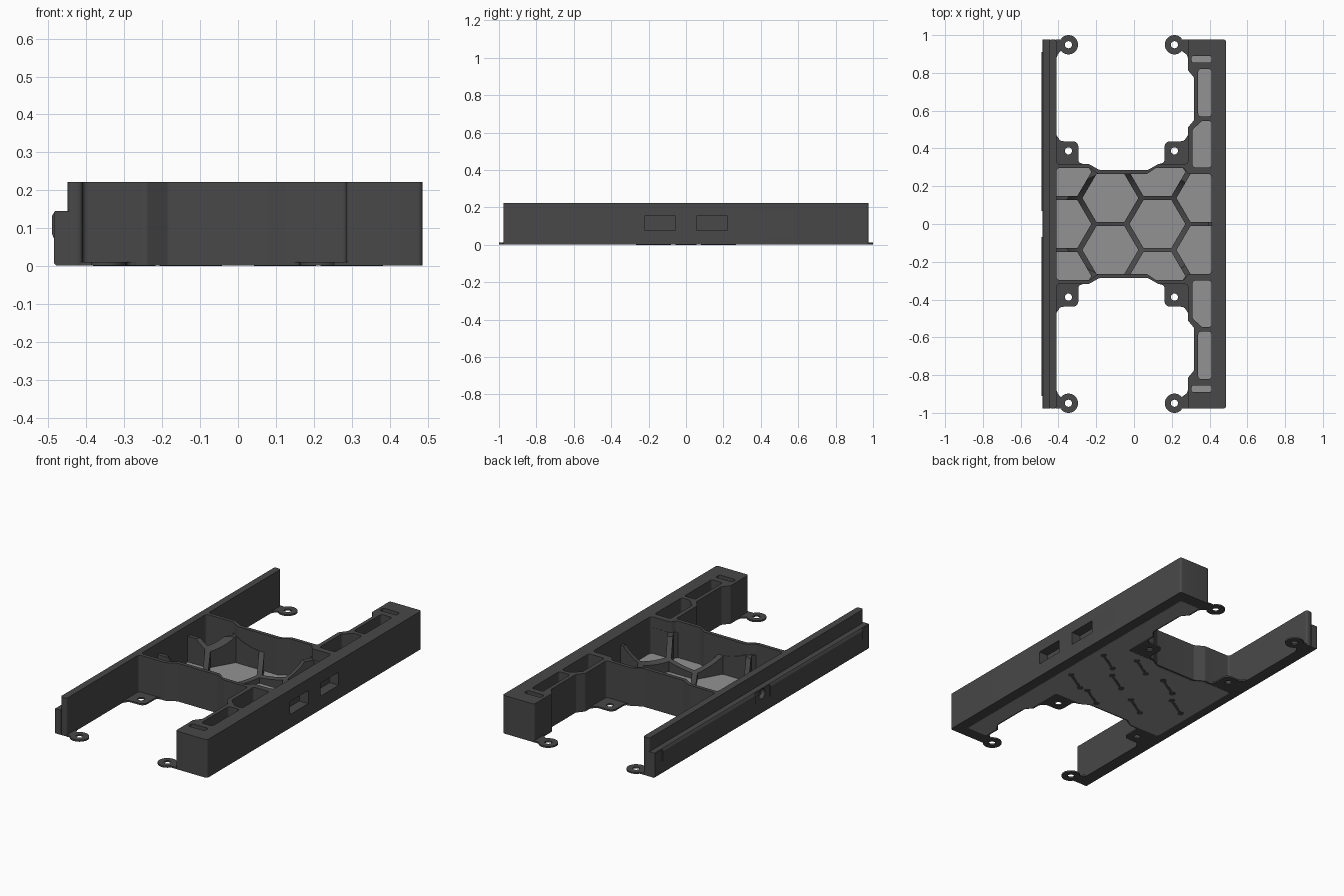
import bpy, bmesh, math
from mathutils import Vector

if "Cube" in bpy.data.objects:
    bpy.data.objects.remove(bpy.data.objects["Cube"])


def material(name, rgb):
    m = bpy.data.materials.new(name)
    m.diffuse_color = (*rgb, 1)
    m.use_nodes = True
    m.node_tree.nodes["Principled BSDF"].inputs["Base Color"].default_value = m.diffuse_color
    return m


DARK = material("dark grey plastic", (0.065, 0.065, 0.065))
LIGHT = material("light grey plate", (0.29, 0.29, 0.29))


def rounded(pts, r, n=5):
    """Round the corners of a closed polygon."""
    out = []
    for i, p in enumerate(pts):
        p, a, b = Vector(p), Vector(pts[i - 1]), Vector(pts[(i + 1) % len(pts)])
        u, v = a - p, b - p
        ang = u.angle(v)
        d = min(r / math.tan(ang / 2), u.length * 0.45, v.length * 0.45)
        s, e = p + u.normalized() * d, p + v.normalized() * d
        for k in range(n + 1):
            t = k / n
            out.append(tuple(s * (1 - t) ** 2 + p * 2 * t * (1 - t) + e * t * t))
    return out


def arc(cx, cy, r, a0=0, a1=360, n=24):
    full = abs(a1 - a0) == 360
    steps = n if full else n + 1
    angs = [math.radians(a0 + (a1 - a0) * k / n) for k in range(steps)]
    return [(cx + r * math.cos(a), cy + r * math.sin(a)) for a in angs]


def flip(pts):
    return [(x, -y) for x, y in reversed(pts)]


def extrude(name, loops, z0, z1, mat=DARK, along_y=False):
    """Extrude closed loops (inner loops become holes) into a solid."""
    cu = bpy.data.curves.new(name, 'CURVE')
    cu.dimensions, cu.fill_mode = '2D', 'BOTH'
    cu.extrude = (z1 - z0) / 2
    for loop in loops:
        sp = cu.splines.new('POLY')
        sp.points.add(len(loop) - 1)
        for q, (x, y) in zip(sp.points, loop):
            q.co = (x, y, 0, 1)
        sp.use_cyclic_u = True
    tmp = bpy.data.objects.new("tmp", cu)
    bpy.context.collection.objects.link(tmp)
    dg = bpy.context.evaluated_depsgraph_get()
    me = bpy.data.meshes.new_from_object(tmp.evaluated_get(dg))
    bpy.data.objects.remove(tmp)
    bm = bmesh.new()
    bm.from_mesh(me)
    bmesh.ops.remove_doubles(bm, verts=bm.verts, dist=1e-5)
    for v in bm.verts:
        x, y, z = v.co
        z += (z0 + z1) / 2
        v.co = (x, z, y) if along_y else (x, y, z)
    bmesh.ops.recalc_face_normals(bm, faces=bm.faces)
    bm.to_mesh(me)
    bm.free()
    me.materials.clear()
    me.materials.append(mat)
    ob = bpy.data.objects.new(name, me)
    bpy.context.collection.objects.link(ob)
    return ob


def cutter(name, build):
    bm = bmesh.new()
    build(bm)
    me = bpy.data.meshes.new(name)
    bm.to_mesh(me)
    bm.free()
    me.materials.append(DARK)
    ob = bpy.data.objects.new(name, me)
    bpy.context.collection.objects.link(ob)
    ob.hide_render = True
    return ob


def cut(target, tool):
    m = target.modifiers.new("cut", 'BOOLEAN')
    m.operation, m.solver, m.object = 'DIFFERENCE', 'EXACT', tool
    bpy.context.view_layer.objects.active = target
    bpy.ops.object.modifier_apply(modifier=m.name)
    bpy.data.objects.remove(tool)


# Main frame: both rails, the two cross walls and the open pockets
half = [(-.45, .977), (-.41, .977), (-.41, .318), (-.24, .318), (-.185, .287),
        (.075, .287), (.13, .318), (.285, .318), (.285, .51), (.318, .55),
        (.318, .775), (.285, .815), (.285, .977), (.487, .977)]
well_half = [(-.41, .297), (-.235, .297), (-.19, .265), (.07, .265), (.115, .297),
             (.265, .297), (.285, .265), (.41, .265)]
well = rounded(well_half + flip(well_half), .02)
side = [rounded([(.31, .30), (.41, .30), (.41, .545), (.36, .545), (.31, .50)], .015),
        rounded([(.34, .57), (.41, .57), (.41, .82), (.34, .82)], .015),
        rounded([(.305, .855), (.41, .855), (.41, .89), (.305, .89)], .012)]
frame = extrude("frame", [rounded(half + flip(half), .015), well]
                + side + [flip(s) for s in side], .002, .222)


# Side windows and round sockets
def box_cut(x0, x1, y0, y1, z0, z1):
    def build(bm):
        bmesh.ops.create_cube(bm, size=1)
        for v in bm.verts:
            v.co = ((x0 + x1) / 2 + v.co.x * (x1 - x0), (y0 + y1) / 2 + v.co.y * (y1 - y0),
                    (z0 + z1) / 2 + v.co.z * (z1 - z0))
    return cutter("window_cutter", build)


def socket_cut(x0, x1, r):
    def build(bm):
        bmesh.ops.create_cone(bm, cap_ends=True, segments=24, radius1=r, radius2=r, depth=x1 - x0)
        for v in bm.verts:
            x, y, z = v.co
            v.co = ((x0 + x1) / 2 + z, x, .115 + y)
        bmesh.ops.recalc_face_normals(bm, faces=bm.faces)
    return cutter("socket_cutter", build)


for s in (-1, 1):
    cut(frame, box_cut(.43, .52, *sorted((s * .055, s * .222)), .08, .155))
cut(frame, socket_cut(.44, .52, .028))
cut(frame, socket_cut(-.425, -.40, .036))

# Lower ledge and sliding strips along the left rail
ledge = extrude("left_ledge", [[(-.445, .002), (-.48, .002), (-.485, .007), (-.485, .142),
                                (-.482, .145), (-.445, .145)]], -.977, .977, along_y=True)
cut(ledge, socket_cut(-.52, -.46, .028))
for s in (-1, 1):
    y0, y1 = sorted((s * .07, s * .91))
    extrude("slide_strip", [[(-.48, .072), (-.485, .072), (-.491, .085), (-.491, .132),
                             (-.485, .142), (-.48, .142)]], y0, y1, along_y=True)

# Honeycomb ribs that sink into a bowl at the middle
ribs = extrude("honeycomb_ribs", [well], .008, .16)


def hexes(bm):
    for cx, rows in ((-.374, (-.275, 0, .275)), (-.125, (-.1375, .1375)),
                     (.124, (-.275, 0, .275)), (.373, (-.1375, .1375))):
        for cy in rows:
            g = bmesh.ops.create_cone(bm, cap_ends=True, segments=6, radius1=1,
                                      radius2=1, depth=.6)
            verts = g['verts']
            a0 = math.atan2(verts[0].co.y, verts[0].co.x)
            turn = -a0
            for v in verts:
                a = math.atan2(v.co.y, v.co.x) + turn
                v.co = (cx + .148 * math.cos(a), cy + .146 * math.sin(a), v.co.z)


def bowl(bm):
    bmesh.ops.create_uvsphere(bm, u_segments=48, v_segments=32, radius=1)
    for v in bm.verts:
        v.co = (v.co.x * .43, v.co.y * .33, .25 + v.co.z * .225)


cut(ribs, cutter("hex_cutter", hexes))
cut(ribs, cutter("bowl_cutter", bowl))

# Light floor plate let into the underside
plate_half = [(-.425, .307), (-.235, .307), (-.188, .276), (.073, .276), (.12, .307),
              (.298, .307), (.298, .51), (.328, .55), (.328, .77), (.297, .82),
              (.297, .905), (.425, .905)]
extrude("floor_plate", [rounded(plate_half + flip(plate_half), .015)], .001, .011, LIGHT)

# Dark dumbbell-shaped keys on the underside
for cx, cy in ((-.3, 0), (-.125, -.1375), (-.125, .1375), (.124, 0), (.124, -.21),
               (.124, .21), (.3, -.1375), (.3, .1375)):
    bell = arc(.075, 0, .018, -155, 155, 12) + arc(-.075, 0, .018, 25, 335, 12)
    c, s = math.cos(math.radians(31)), math.sin(math.radians(31))
    extrude("underside_key", [[(cx + x * c - y * s, cy + x * s + y * c) for x, y in bell]],
            0, .004)

# Screw tabs: round ears at the rail ends, corner pads beside the cross walls
for cx, wall, s in ((-.347, -.415, 1), (.214, .29, -1)):
    ear = [(wall, .87), (wall, .977), (cx - s * .037, .977)]
    ear += [(cx + s * (x - cx), y) for x, y in arc(cx, .949, .051, 140, -140, 20)]
    ear += [(cx - s * .05, .908), (wall + s * .012, .898)]
    e = cx + s * .053
    pad = rounded([(wall, .30), (e + s * .03, .30), (e + s * .03, .317), (e, .325), (e, .438),
                   (wall + s * .025, .438), (wall + s * .005, .47), (wall, .47)], .035, 6)
    for name, shape, cy in (("end_tab", ear, .949), ("corner_tab", pad, .387)):
        hole = arc(cx, cy, .019, n=20)
        extrude(name, [shape, hole], .002, .011)
        extrude(name, [flip(shape), flip(hole)], .002, .011)

# Smooth curved walls, keep edges sharp
for ob in bpy.context.scene.objects:
    ob.select_set(ob.type == 'MESH')
bpy.context.view_layer.objects.active = frame
bpy.ops.object.shade_smooth_by_angle(angle=math.radians(30))
